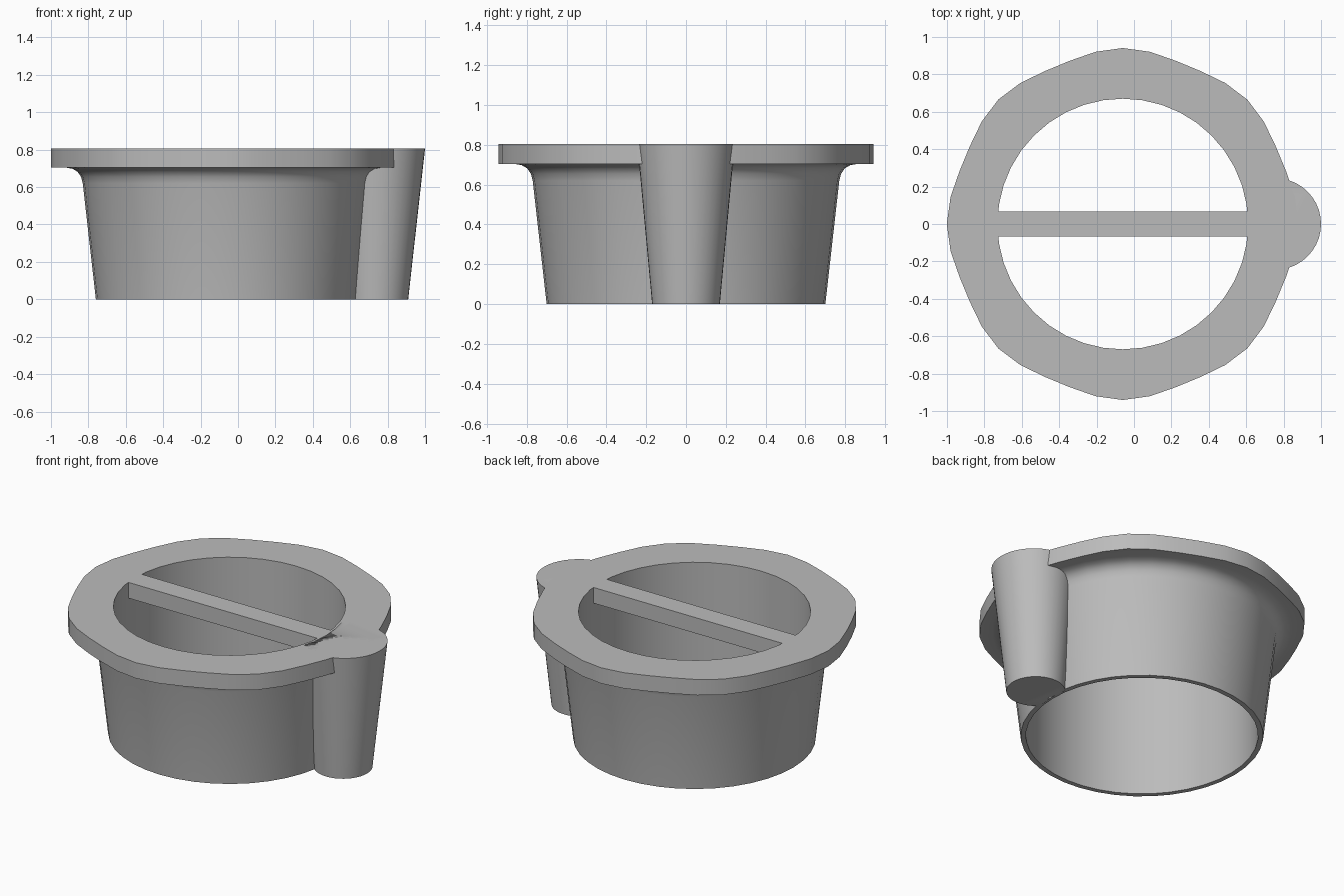
import bpy, bmesh, math
from mathutils import Vector

if "Cube" in bpy.data.objects:
    bpy.data.objects.remove(bpy.data.objects["Cube"])

CENTRE_X = -0.06
SEGMENTS = 40
TOP, FLANGE_BOTTOM = 0.805, 0.705
HOLE_RADIUS = 0.67

grey = bpy.data.materials.new("plain grey")
grey.use_nodes = True
grey.diffuse_color = (0.5, 0.5, 0.5, 1)
grey.node_tree.nodes["Principled BSDF"].inputs["Base Color"].default_value = grey.diffuse_color


def finish(name, bm, smooth=True):
    bmesh.ops.recalc_face_normals(bm, faces=bm.faces)
    mesh = bpy.data.meshes.new(name)
    bm.to_mesh(mesh)
    bm.free()
    mesh.materials.append(grey)
    obj = bpy.data.objects.new(name, mesh)
    bpy.context.collection.objects.link(obj)
    if smooth:
        bpy.ops.object.select_all(action="DESELECT")
        obj.select_set(True)
        bpy.context.view_layer.objects.active = obj
        bpy.ops.object.shade_smooth_by_angle(angle=math.radians(35))
    return obj


def loft(name, sections, closed=False):
    """Join rings given as (centre x, z, radius function of angle)."""
    bm = bmesh.new()
    rings = []
    for cx, z, radius in sections:
        ring = []
        for i in range(SEGMENTS):
            a = math.tau * i / SEGMENTS
            r = radius(a)
            ring.append(bm.verts.new((cx + r * math.cos(a), r * math.sin(a), z)))
        rings.append(ring)
    pairs = list(zip(rings, rings[1:]))
    if closed:
        pairs.append((rings[-1], rings[0]))
    else:
        bm.faces.new(rings[0])
        bm.faces.new(rings[-1])
    for low, high in pairs:
        for i in range(SEGMENTS):
            j = (i + 1) % SEGMENTS
            bm.faces.new((low[i], low[j], high[j], high[i]))
    return finish(name, bm)


def circle(r):
    return lambda a: r


def wavy(a):
    return 0.928 + 0.013 * math.cos(8 * a)


# Tapered cup wall, fillet, lobed flange and straight bore in one closed shell
profile = [(0, circle(0.70)), (0.62, circle(0.77)), (0.655, circle(0.779)),
           (0.682, circle(0.798)), (0.698, circle(0.825)),
           (FLANGE_BOTTOM, circle(0.865)), (FLANGE_BOTTOM, wavy), (TOP, wavy),
           (TOP, circle(HOLE_RADIUS)), (0, circle(HOLE_RADIUS))]
loft("flanged_cup", [(CENTRE_X, z, r) for z, r in profile], closed=True)

# Tapered side post, trimmed so that it stays out of the bore
post = loft("side_post", [(0.74, 0, circle(0.17)), (0.755, TOP, circle(0.245))])
cutter = loft("bore_cutter", [(CENTRE_X, -0.1, circle(0.685)), (CENTRE_X, 1, circle(0.685))])
cutter.hide_render = True
cutter.hide_viewport = True
trim = post.modifiers.new("trim", "BOOLEAN")
trim.operation = "DIFFERENCE"
trim.object = cutter
trim.solver = "EXACT"

# Grip bar across the opening
bm = bmesh.new()
bmesh.ops.create_cube(bm, size=1)
bmesh.ops.scale(bm, vec=Vector((1.36, 0.135, TOP - FLANGE_BOTTOM)), verts=bm.verts)
bmesh.ops.translate(bm, vec=Vector((CENTRE_X, 0, (TOP + FLANGE_BOTTOM) / 2)), verts=bm.verts)
finish("grip_bar", bm, smooth=False)
